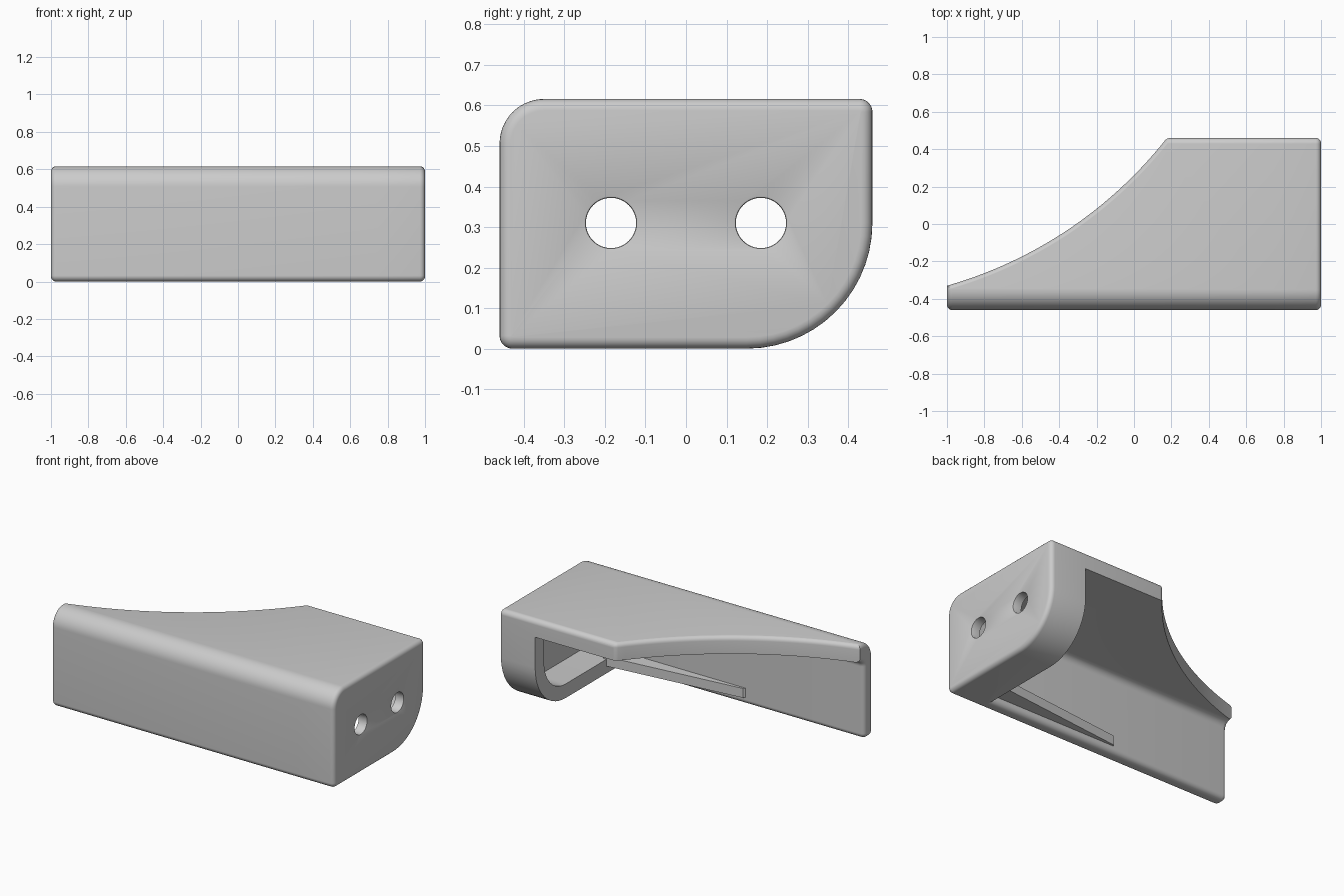
import bpy, bmesh, math
from mathutils import Vector

if "Cube" in bpy.data.objects:
    bpy.data.objects.remove(bpy.data.objects["Cube"], do_unlink=True)

HEIGHT, HALF_Y, WALL, TOP, END = 0.616, 0.46, 0.088, 0.11, 0.06
LIP_X = 0.745         # inner edge of the closed end
INNER_Y, INNER_Z = -HALF_Y + WALL, HEIGHT - TOP
EDGE, RIM = 0.032, 0.028

grey = bpy.data.materials.new("plain grey")
grey.use_nodes = True
grey.diffuse_color = (0.6, 0.6, 0.6, 1)
grey.node_tree.nodes["Principled BSDF"].inputs["Base Color"].default_value = grey.diffuse_color


def rounded(corners, steps=14):
    """Polygon from (a, b, radius) right-angled corners."""
    pts, n = [], len(corners)
    for i, (a, b, r) in enumerate(corners):
        c = Vector((a, b))
        if r == 0:
            pts.append(c)
            continue
        u = (Vector(corners[i - 1][:2]) - c).normalized()
        v = (Vector(corners[(i + 1) % n][:2]) - c).normalized()
        for k in range(steps + 1):
            t = math.pi / 2 * k / steps
            pts.append(c + r * (u * (1 - math.sin(t)) + v * (1 - math.cos(t))))
    return pts


def prism(name, pts, axis, lo, hi, bevel_cap=None):
    """Extrude a polygon along x or z, optionally rounding one rim."""
    bm = bmesh.new()
    place = (lambda p, d: (d, p[0], p[1])) if axis == "x" else (lambda p, d: (p[0], p[1], d))
    rings = [[bm.verts.new(place(p, d)) for p in pts] for d in (lo, hi)]
    caps = [bm.faces.new(r) for r in rings]
    for i in range(len(pts)):
        j = (i + 1) % len(pts)
        bm.faces.new((rings[0][i], rings[0][j], rings[1][j], rings[1][i]))
    bmesh.ops.recalc_face_normals(bm, faces=bm.faces)
    if bevel_cap is not None:
        bmesh.ops.bevel(bm, geom=list(caps[bevel_cap].edges), offset=RIM, segments=5,
                        profile=0.5, affect="EDGES")
    mesh = bpy.data.meshes.new(name)
    bm.to_mesh(mesh)
    bm.free()
    mesh.materials.append(grey)
    ob = bpy.data.objects.new(name, mesh)
    bpy.context.collection.objects.link(ob)
    return ob


def combine(target, tool, operation):
    """Apply a boolean and discard the tool."""
    mod = target.modifiers.new("cut", "BOOLEAN")
    mod.object, mod.operation, mod.solver = tool, operation, "EXACT"
    bpy.context.view_layer.objects.active = target
    bpy.ops.object.modifier_apply(modifier=mod.name)
    bpy.data.objects.remove(tool, do_unlink=True)


# Closed end block
front_top = (-HALF_Y, HEIGHT, 0.11)
back_top = (HALF_Y, HEIGHT, EDGE)
front_foot = (-HALF_Y, 0, EDGE)
block = rounded([front_foot, (HALF_Y, 0, 0.31), back_top, front_top])
body = prism("bracket_body", block, "x", LIP_X, 1, 1)

# Top and front plates as one angled section
angle = rounded([front_foot, (INNER_Y, 0, EDGE), (INNER_Y, INNER_Z, 0.045),
                 (HALF_Y, INNER_Z, 0), back_top, front_top])
combine(body, prism("plates", angle, "x", -1, LIP_X, 0), "UNION")

# Concave sweep trimming the back, with a rounded top rim and corner
start, end, sag = Vector((-1, -0.33)), Vector((0.18, 0.465)), 0.113
chord = end - start
normal = Vector((chord.y, -chord.x)).normalized()
half = chord.length / 2
radius = (half ** 2 + sag ** 2) / (2 * sag)
centre = (start + end) / 2 + normal * (sag - radius)
along, reach = chord.normalized(), math.asin(half / radius)
plan = []
for k in range(36):
    t = reach * (-1.15 + 2.12 * k / 35)
    plan.append(centre + radius * (normal * math.cos(t) + along * math.sin(t)))
back = HALF_Y + 0.001
corner, last = Vector((0.178, back)), plan[-1]
after = corner + Vector((0.025, 0))
for k in range(1, 7):
    t = k / 6
    plan.append(last * (1 - t) ** 2 + corner * 2 * t * (1 - t) + after * t * t)
plan += [Vector((1.3, back)), Vector((1.3, -0.8)), Vector((plan[0].x, -0.8))]
combine(body, prism("plan_cutter", plan, "z", -0.3, HEIGHT + 0.001, 1), "INTERSECT")

# Pocket inside the closed end
low, gap = 0.09, 0.002
pocket = rounded([(INNER_Y + gap, low, 0), (HALF_Y - low, low, 0.22),
                  (HALF_Y - low, INNER_Z - gap, 0), (INNER_Y + gap, INNER_Z - gap, 0.045)])
combine(body, prism("pocket_cutter", pocket, "x", 0.6, 1 - END), "DIFFERENCE")

# Two screw holes through the end wall
HOLES, HOLE_Z, HOLE_R = (-0.185, 0.185), 0.31, 0.062
for y in HOLES:
    ring = [(y + HOLE_R * math.cos(math.tau * k / 40), HOLE_Z + HOLE_R * math.sin(math.tau * k / 40))
            for k in range(40)]
    combine(body, prism("hole_cutter", ring, "x", 0.8, 1.2), "DIFFERENCE")

# Soften the outer rims of the holes
bm = bmesh.new()
bm.from_mesh(body.data)
rims = [e for e in bm.edges if all(
    v.co.x > 0.999 and min(math.hypot(v.co.y - y, v.co.z - HOLE_Z) for y in HOLES) < HOLE_R + 0.001
    for v in e.verts) and e.calc_face_angle(0) > 1]
bmesh.ops.bevel(bm, geom=rims, offset=0.005, segments=2, profile=0.5, affect="EDGES")
bm.to_mesh(body.data)
bm.free()

# Tapered rib between the end lip and the front plate
rib = prism("gusset_rib", [(LIP_X + 0.02, INNER_Y - 0.02), (LIP_X + 0.02, -0.26),
                           (-0.15, INNER_Y + 0.012), (-0.18, INNER_Y - 0.02)], "z", 0.045, 0.105)

for ob in (body, rib):
    bpy.ops.object.select_all(action="DESELECT")
    ob.select_set(True)
    bpy.context.view_layer.objects.active = ob
    bpy.ops.object.shade_smooth_by_angle(angle=math.radians(32))
